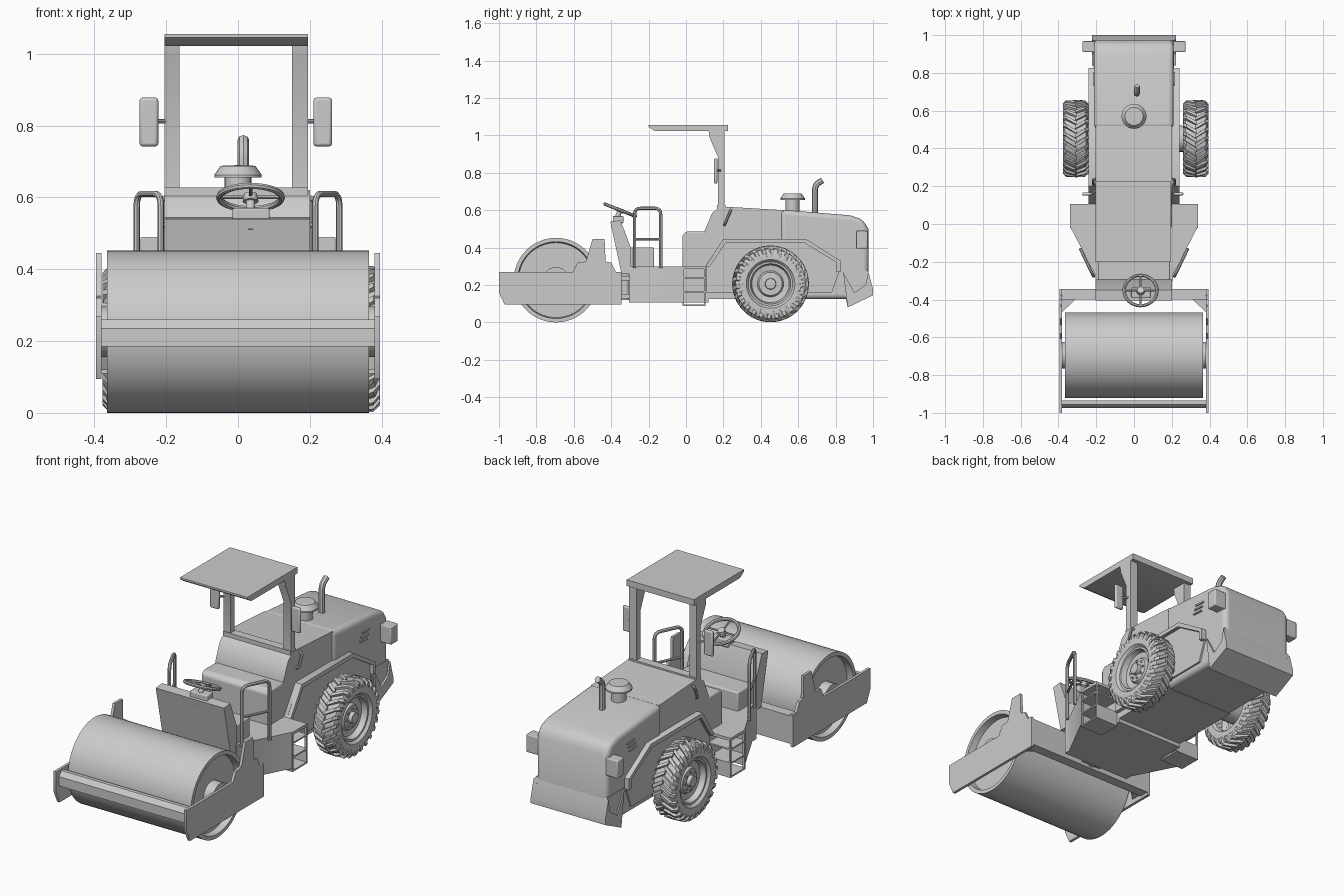
import bpy, bmesh, math
from mathutils import Vector, Matrix

cube = bpy.data.objects.get("Cube")
if cube:
    bpy.data.objects.remove(cube, do_unlink=True)

grey = bpy.data.materials.new("plain_grey")
grey.use_nodes = True
grey.diffuse_color = (0.6, 0.6, 0.6, 1)
grey.node_tree.nodes["Principled BSDF"].inputs["Base Color"].default_value = (0.6, 0.6, 0.6, 1)


def finish(name, bm, bevel=0, segments=2, smooth=True):
    bmesh.ops.recalc_face_normals(bm, faces=bm.faces)
    mesh = bpy.data.meshes.new(name)
    bm.to_mesh(mesh)
    bm.free()
    mesh.materials.append(grey)
    obj = bpy.data.objects.new(name, mesh)
    bpy.context.collection.objects.link(obj)
    if bevel:
        mod = obj.modifiers.new("bevel", "BEVEL")
        mod.width, mod.segments = bevel, segments
        mod.limit_method, mod.angle_limit = "ANGLE", math.radians(35)
    if smooth:
        bpy.ops.object.select_all(action="DESELECT")
        bpy.context.view_layer.objects.active = obj
        obj.select_set(True)
        bpy.ops.object.shade_smooth_by_angle(angle=math.radians(35))
    return obj


def prism(name, pts, lo, hi, axis="x", bevel=0, segments=2):
    """Extrude a (y, z) outline along x, or an (x, y) outline along z."""
    bm = bmesh.new()
    put = (lambda p, d: (d, p[0], p[1])) if axis == "x" else (lambda p, d: (p[0], p[1], d))
    face = bm.faces.new([bm.verts.new(put(p, lo)) for p in pts])
    new = bmesh.ops.extrude_face_region(bm, geom=[face])["geom"]
    move = Vector(put((0, 0), hi - lo))
    bmesh.ops.translate(bm, vec=move, verts=[v for v in new if isinstance(v, bmesh.types.BMVert)])
    return finish(name, bm, bevel, segments)


def box(name, x, y, z, bevel=0):
    return prism(name, [(y[0], z[0]), (y[1], z[0]), (y[1], z[1]), (y[0], z[1])], x[0], x[1], "x", bevel)


def lathe(name, prof, centre, direction=(1, 0, 0), steps=40):
    """Spin (distance along axis, radius) points about an axis."""
    bm = bmesh.new()
    verts = [bm.verts.new((r, 0, d)) for d, r in prof]
    edges = [bm.edges.new(pair) for pair in zip(verts, verts[1:])]
    bmesh.ops.spin(bm, geom=verts + edges, cent=(0, 0, 0), axis=(0, 0, 1),
                   angle=2 * math.pi, steps=steps)
    bmesh.ops.remove_doubles(bm, verts=bm.verts, dist=0.0002)
    turn = Vector(direction).to_track_quat("Z", "Y").to_matrix().to_4x4()
    bm.transform(Matrix.Translation(centre) @ turn)
    return finish(name, bm)


def rod(name, a, b, r, steps=16):
    a, b = Vector(a), Vector(b)
    n = (b - a).length
    return lathe(name, [(0, 0), (0, r), (n, r), (n, 0)], a, b - a, steps)


def tube(name, pts, r, round_by=0.03):
    """Bent pipe with rounded corners."""
    pts = [Vector(p) for p in pts]
    path = [pts[0]]
    for a, b, c in zip(pts, pts[1:], pts[2:]):
        p, q = b + (a - b).normalized() * round_by, b + (c - b).normalized() * round_by
        path += [p.lerp(b, t).lerp(b.lerp(q, t), t) for t in (0, 0.25, 0.5, 0.75, 1)]
    path.append(pts[-1])
    curve = bpy.data.curves.new(name, "CURVE")
    curve.dimensions, curve.bevel_depth, curve.bevel_resolution = "3D", r, 2
    curve.use_fill_caps = True
    line = curve.splines.new("POLY")
    line.points.add(len(path) - 1)
    for pt, co in zip(line.points, path):
        pt.co = (*co, 1)
    temp = bpy.data.objects.new(name + "_path", curve)
    bm = bmesh.new()
    bm.from_mesh(temp.to_mesh())
    bpy.data.objects.remove(temp)
    return finish(name, bm)


# Drum with recessed ends
drum = [(-.33, 0), (-.33, .2), (-.365, .205), (-.365, .226), (.365, .226), (.365, .205), (.33, .2), (.33, 0)]
lathe("drum", drum, (0, -.695, .226), steps=56)

# Drum frame
plate = [(-1, .27), (-.605, .27), (-.58, .32), (-.535, .325), (-.5, .445), (-.435, .445), (-.43, .325),
         (-.4, .32), (-.375, .27), (-.345, .27), (-.345, .095), (-.97, .095), (-1, .16)]
for s, side in ((1, "left"), (-1, "right")):
    prism(f"{side}_frame_plate", plate, s * .38, s * .395)
    rod(f"{side}_drum_bearing", (s * .32, -.695, .226), (s * .382, -.695, .226), .07, 24)
    prism(f"{side}_frame_gusset", [(s * .385, -.4), (s * .385, -.47), (s * .31, -.4)], .12, .24, "z")
prism("front_crossbar", [(-.975, .185), (-.935, .185), (-.935, .26), (-.955, .26), (-.975, .235)], -.385, .385)
box("rear_crossbar", (-.385, .385), (-.4, -.345), (.11, .26))
for z in (.14, .235):
    box("hinge_lug", (-.06, .06), (-.37, -.29), (z - .012, z + .012))
rod("hinge_pin", (0, -.325, .12), (0, -.325, .255), .022)

# Operator platform
box("chassis_core", (-.205, .2), (-.05, .12), (.105, .3))
prism("platform", [(-.205, -.305), (.205, -.305), (.205, -.27), (.335, -.02), (-.335, -.02), (-.205, -.27)],
      .105, .3, "z")
prism("front_panel", [(-.405, .54), (-.35, .545), (-.295, .40), (-.295, .26), (-.345, .26)], -.205, .2)
box("front_locker", (-.19, .19), (-.31, -.17), (.29, .4), .006)
prism("seat_console", [(-.02, .29), (.14, .29), (.14, .485), (0, .485), (-.02, .465)], -.205, .2, "x", .008)

# Ladder steps and handrails
for s, side in ((1, "left"), (-1, "right")):
    x = sorted((s * .2, s * .338))
    for z in (.29, .24, .165, .092):
        box(f"{side}_step", x, (-.02, .105), (z - .005, z + .01 if z > .28 else z + .003))
    for y in (-.02, .097):
        box(f"{side}_step_post", sorted((s * .328, s * .338)), (y, y + .008), (.09, .3))
    box(f"{side}_step_back", sorted((s * .2, s * .338)), (.1, .105), (.09, .165))
    a, b = (s * .215, -.275), (s * .282, -.135)
    tube(f"{side}_handrail", [(*a, .29), (*a, .61), (*b, .61), (*b, .29)], .009, .035)
    rod(f"{side}_handrail_bar", (*a, .445), (*b, .445), .007, 10)

# Steering wheel and column
hub = Vector((.035, -.352, .6))
tilt = Vector((0, .37, .93)).normalized()
ring = [(math.sin(a) * .009, .087 + math.cos(a) * .009) for a in [i * math.pi / 4 for i in range(9)]]
lathe("steering_rim", ring, hub, tilt, 32)
lathe("steering_hub", [(-.012, 0), (-.012, .022), (.01, .018), (.01, 0)], hub, tilt, 20)
across = tilt.cross(Vector((1, 0, 0)))
for i in range(4):
    a = math.radians(90 * i)
    rod("steering_spoke", hub, hub + .085 * (Vector((1, 0, 0)) * math.cos(a) + across * math.sin(a)), .005, 8)
rod("steering_column", hub, hub - tilt * .1, .013)
box("instrument_box", (-.015, .088), (-.39, -.335), (.53, .57), .005)

# Engine body
prism("front_hood", [(.1, .125), (.1, .49), (.14, .585), (.185, .62), (.52, .6), (.52, .125)], -.205, .2)
prism("rear_hood", [(.505, .125), (.505, .603), (.88, .572), (.945, .55), (.975, .5), (.975, .125)],
      -.213, .21, "x", .025, 4)
prism("rear_counterweight", [(.82, .28), (.865, .08), (1, .145), (1, .178), (.972, .28)], -.215, .212)
arch = [(.11, .16), (.11, .31), (.2, .445), (.64, .445), (.82, .325), (.82, .27), (.78, .16)]
lip = [(.105, .3), (.2, .447), (.64, .447), (.825, .33), (.825, .27), (.805, .27),
       (.805, .32), (.632, .425), (.212, .425), (.125, .295)]
for s, side in ((1, "left"), (-1, "right")):
    prism(f"{side}_wheel_panel", arch, s * .2, s * .22)
    prism(f"{side}_arch_lip", lip, s * .2, s * .24)
    prism(f"{side}_rear_trim", [(.84, .27), (.865, .08), (1, .145), (1, .178), (.975, .27), (.96, .2), (.9, .16)],
          s * .2, s * .222)
    box(f"{side}_rear_lamp", sorted((s * .2, s * .272)), (.91, .97), (.395, .49), .005)
    tube(f"{side}_hood_handle", [(s * .2, .205, .52), (s * .216, .21, .53), (s * .216, .235, .59),
                                 (s * .2, .24, .6)], .007, .006)
    for i in range(3):
        y, z = .73 + .008 * i, .46 + .022 * i
        prism(f"{side}_vent_slot", [(y, z), (y + .06, z - .004), (y + .06, z + .004), (y, z + .008)],
              s * .2, s * .218)

# Air cleaner and exhaust
lathe("air_cleaner", [(0, 0), (0, .037), (.07, .037), (.07, .066), (.078, .066), (.103, .048), (.105, 0)],
      (0, .57, .585), (0, 0, 1), 28)
tube("exhaust", [(.015, .69, .58), (.015, .69, .735), (.015, .73, .76)], .016, .025)

# Roll bar and canopy
post = [(.17, .6), (.205, .6), (.205, 1.03), (.12, 1.03), (.125, .99), (.17, .885)]
for x in ((-.205, -.163), (.15, .195)):
    prism("roll_post", post, *x)
box("roll_bar_foot", (-.205, .195), (.165, .21), (.6, .627))
prism("canopy", [(-.2, 1.055), (.225, 1.055), (.225, 1.022), (-.165, 1.022), (-.2, 1.045)], -.205, .195)

# Mirrors
for s, side in ((1, "left"), (-1, "right")):
    x = sorted((s * .21, s * .262)) if s > 0 else (-.274, -.222)
    box(f"{side}_mirror", x, (.15, .168), (.742, .878), .008)
    rod(f"{side}_mirror_arm", (s * .19, .185, .812), (s * .225, .16, .812), .006, 8)

# Rear wheels with chevron lugs
tyre = [(-.05, .118), (-.064, .13), (-.066, .165), (-.055, .188), (0, .193), (.055, .188), (.066, .165),
        (.064, .13), (.05, .118), (.05, .108), (.02, .1), (.015, .07), (.03, .062), (.032, .03),
        (.052, .028), (.054, 0)]


def lugs(name, centre, s):
    bm = bmesh.new()
    for i in range(26):
        for half in (-1, 1):
            base = 2 * math.pi * (i + .25 * half) / 26
            rings = []
            for x, r, skew in ((-.004, .205, 0), (.05, .203, .17), (.068, .185, .23), (.067, .165, .25)):
                ring = []
                for da, dr in ((-.045, 0), (.045, 0), (.06, -.022), (-.06, -.022)):
                    a = base - skew + da
                    ring.append(bm.verts.new((half * x, (r + dr) * math.cos(a), (r + dr) * math.sin(a))))
                rings.append(ring)
            for p, q in zip(rings, rings[1:]):
                for k in range(4):
                    bm.faces.new((p[k], p[(k + 1) % 4], q[(k + 1) % 4], q[k]))
            bm.faces.new(rings[0])
            bm.faces.new(rings[-1])
    bm.transform(Matrix.Translation(centre))
    finish(name, bm, smooth=False)


for s, side in ((1, "left"), (-1, "right")):
    c = Vector((.009 + s * .318, .452, .206))
    lathe(f"{side}_tyre", tyre, c, (s, 0, 0), 48)
    lugs(f"{side}_tyre_lugs", c, s)
    rod(f"{side}_axle", (s * .19, c.y, c.z), (s * .3, c.y, c.z), .07, 24)
    for i in range(8):
        a = i * math.pi / 4
        p = Vector((c.x + s * .02, c.y + .047 * math.cos(a), c.z + .047 * math.sin(a)))
        rod(f"{side}_wheel_bolt", p, p + Vector((s * .018, 0, 0)), .006, 8)
